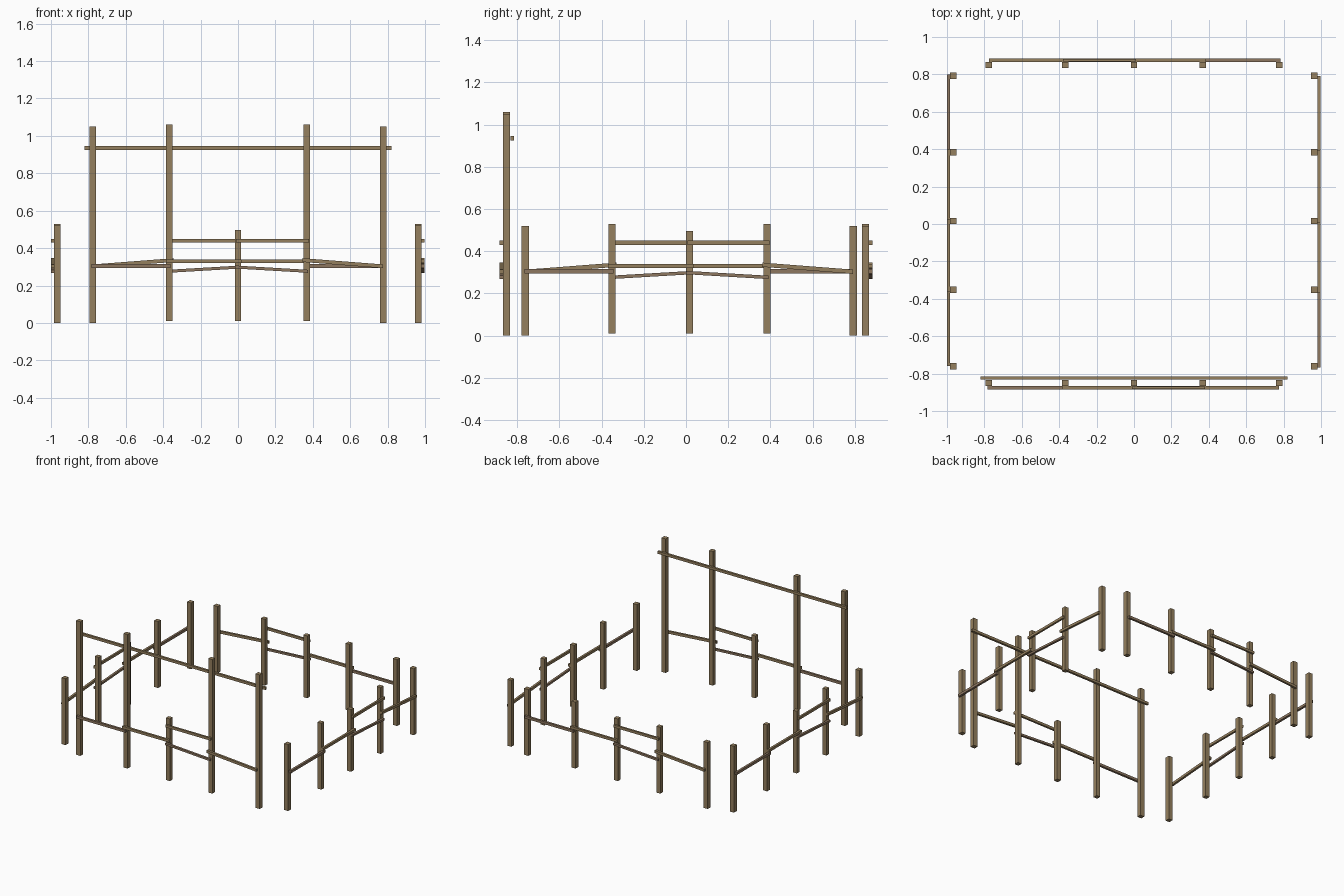
import bpy
from math import pi, atan2, hypot
from mathutils import Matrix, Vector

cube = bpy.data.objects.get("Cube")
if cube:
    bpy.data.objects.remove(cube, do_unlink=True)


def make_material(name, colour):
    mat = bpy.data.materials.new(name)
    mat.use_nodes = True
    mat.diffuse_color = (*colour, 1)
    mat.node_tree.nodes["Principled BSDF"].inputs["Base Color"].default_value = (*colour, 1)
    return mat


WOOD = make_material("brown wood", (0.30, 0.215, 0.112))
WORN = make_material("worn wood", (0.27, 0.185, 0.118))


def beam(name, size, matrix, mat):
    """Box of the given size placed by a matrix."""
    bpy.ops.mesh.primitive_cube_add(size=1)
    obj = bpy.context.object
    obj.name = name
    obj.data.transform(matrix @ Matrix.Diagonal((*size, 1)))
    obj.data.materials.append(mat)


def post(name, frame, u, bottom, top, width=0.034):
    place = Matrix.Translation((u, 0, (bottom + top) / 2))
    beam(name, (width, 0.034, top - bottom), frame @ place, WOOD)


def rail(name, frame, start, end, v, mat=WOOD, depth=0.017, height=0.02):
    """Straight rail between two (u, z) points, at depth v from the posts."""
    du, dz = end[0] - start[0], end[1] - start[1]
    mid = Vector(((start[0] + end[0]) / 2, v, (start[1] + end[1]) / 2))
    place = Matrix.Translation(mid) @ Matrix.Rotation(-atan2(dz, du), 4, 'Y')
    beam(name, (hypot(du, dz), depth, height), frame @ place, mat)


def fence(side, angle, centre, tall):
    frame = Matrix.Translation(centre) @ Matrix.Rotation(angle, 4, 'Z')
    rise = 0.53 if tall else 0
    # Posts
    for s, end in ((-1, "start"), (1, "finish")):
        post(f"{side}_end_post_{end}", frame, s * 0.777, 0, 0.52 + rise, 0.036)
        post(f"{side}_inner_post_{end}", frame, s * 0.367, 0.01, 0.53 + rise)
    post(f"{side}_middle_post", frame, 0, 0.01, 0.497)
    # Rails on the outer face
    out = -0.0255
    rail(f"{side}_level_rail", frame, (-0.782, 0.305), (-0.36, 0.305), out, WORN)
    rail(f"{side}_centre_rail", frame, (-0.385, 0.33), (0.02, 0.33), out)
    rail(f"{side}_dipping_rail", frame, (-0.015, 0.299), (0.375, 0.276), out, WORN, height=0.016)
    rail(f"{side}_sloping_rail", frame, (0.345, 0.336), (0.775, 0.303), out)
    rail(f"{side}_upper_rail", frame, (-0.01, 0.44), (0.38, 0.44), out, depth=0.015)
    # Crossbar on the inner face of the tall side
    if tall:
        rail(f"{side}_crossbar", frame, (-0.82, 0.935), (0.82, 0.935), 0.026)


# Four sides turned around the middle
fence("front", 0, (0, -0.85, 0), True)
fence("left", pi / 2, (0.963, 0.016, 0), False)
fence("back", pi, (0, 0.85, 0), False)
fence("right", -pi / 2, (-0.966, 0.016, 0), False)
